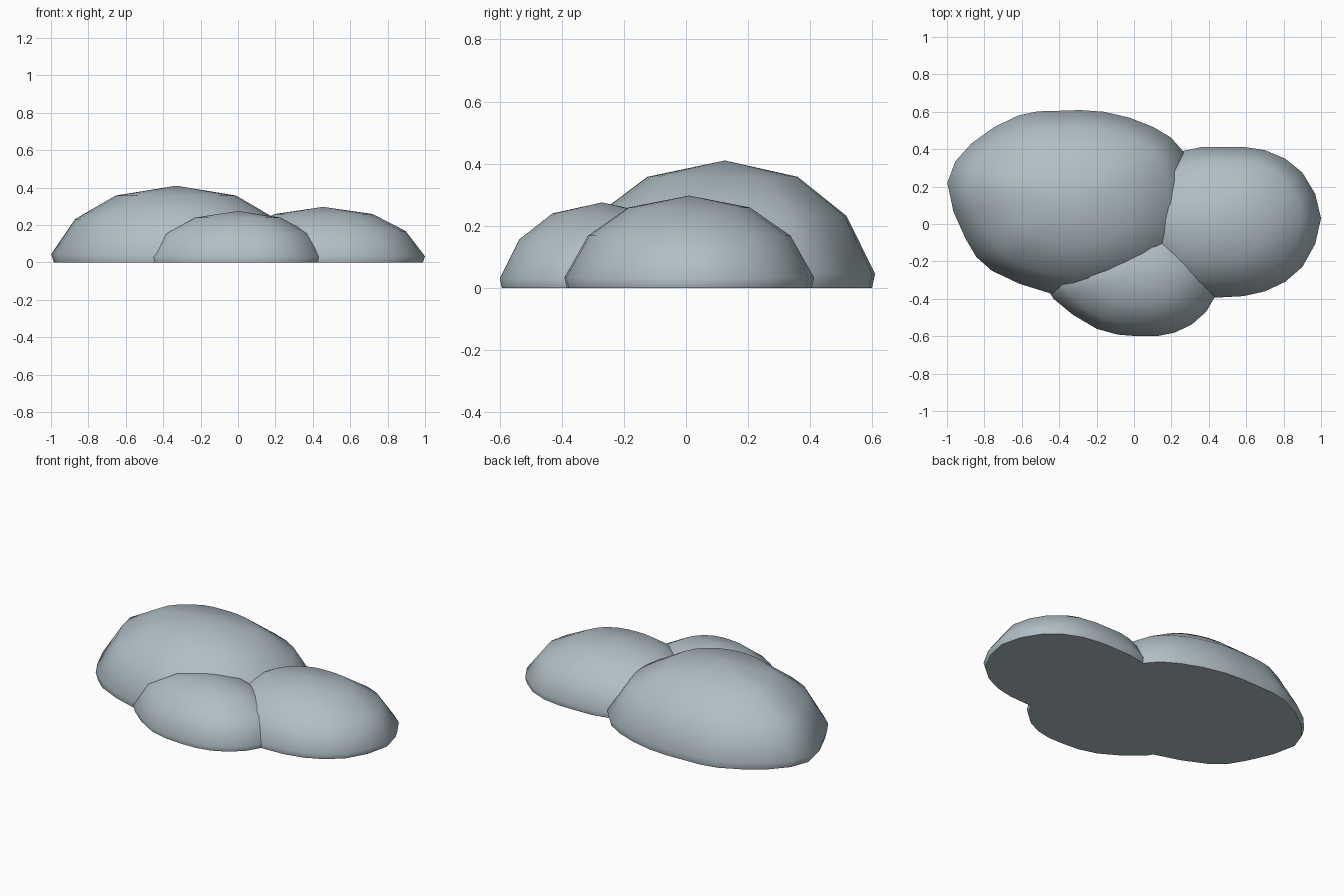
import bpy, bmesh, math
from mathutils import Vector

if "Cube" in bpy.data.objects:
    bpy.data.objects.remove(bpy.data.objects["Cube"])

mat = bpy.data.materials.new("pale_blue_grey")
mat.diffuse_color = (0.44, 0.52, 0.56, 1)
mat.use_nodes = True
mat.node_tree.nodes["Principled BSDF"].inputs["Base Color"].default_value = mat.diffuse_color

# shared dome profile: (fraction of footprint, fraction of height)
PROFILE = [(0.98, 0), (1, 0.11), (0.81, 0.565), (0.485, 0.872)]


def smooth_loop(pts):
    """Add a Catmull-Rom midpoint between each pair of outline points."""
    n, out = len(pts), []
    for i in range(n):
        a, b, c, d = (Vector(pts[(i + k) % n]) for k in (-1, 0, 1, 2))
        out += [b, (9 * (b + c) - a - d) / 16]
    return out


def boulder(name, apex, height, outline):
    """Dome made of scaled copies of an irregular footprint, closed flat below."""
    bm = bmesh.new()
    centre = Vector(apex)
    loop = smooth_loop(outline)
    n = len(loop)
    rings = []
    for r, h in PROFILE:
        rings.append([bm.verts.new((*(centre + (p - centre) * r), height * h)) for p in loop])
    top = bm.verts.new((*centre, height))
    for lo, hi in zip(rings, rings[1:]):
        for i in range(n):
            j = (i + 1) % n
            bm.faces.new((lo[i], lo[j], hi[j], hi[i]))
    for i in range(n):
        bm.faces.new((rings[-1][i], rings[-1][(i + 1) % n], top))
    bm.faces.new(rings[0][::-1])
    bmesh.ops.recalc_face_normals(bm, faces=bm.faces)
    me = bpy.data.meshes.new(name)
    bm.to_mesh(me)
    bm.free()
    me.materials.append(mat)
    ob = bpy.data.objects.new(name, me)
    bpy.context.collection.objects.link(ob)
    bpy.ops.object.select_all(action='DESELECT')
    ob.select_set(True)
    bpy.context.view_layer.objects.active = ob
    bpy.ops.object.shade_smooth_by_angle(angle=math.radians(62))


# large boulder, back left
boulder("large_boulder", (-0.33, 0.125), 0.41, [
    (0.33, 0.10), (0.27, 0.38), (0.10, 0.52), (-0.16, 0.60), (-0.41, 0.605),
    (-0.62, 0.58), (-0.87, 0.43), (-0.998, 0.22), (-0.90, -0.08), (-0.76, -0.25),
    (-0.45, -0.37), (-0.20, -0.385), (0.05, -0.32), (0.25, -0.15)])

# medium boulder, right
boulder("medium_boulder", (0.455, 0.01), 0.297, [
    (1.0, 0.03), (0.90, 0.275), (0.70, 0.395), (0.46, 0.413), (0.26, 0.39),
    (0.04, 0.26), (-0.08, 0.02), (0.03, -0.23), (0.25, -0.37), (0.47, -0.392),
    (0.70, -0.36), (0.90, -0.23)])

# small boulder, front
boulder("small_boulder", (0.0, -0.27), 0.275, [
    (0.47, -0.27), (0.385, -0.47), (0.22, -0.58), (0.02, -0.60), (-0.20, -0.56),
    (-0.43, -0.40), (-0.47, -0.27), (-0.38, -0.09), (-0.20, 0.03), (0.02, 0.06),
    (0.24, 0.02), (0.40, -0.10)])
